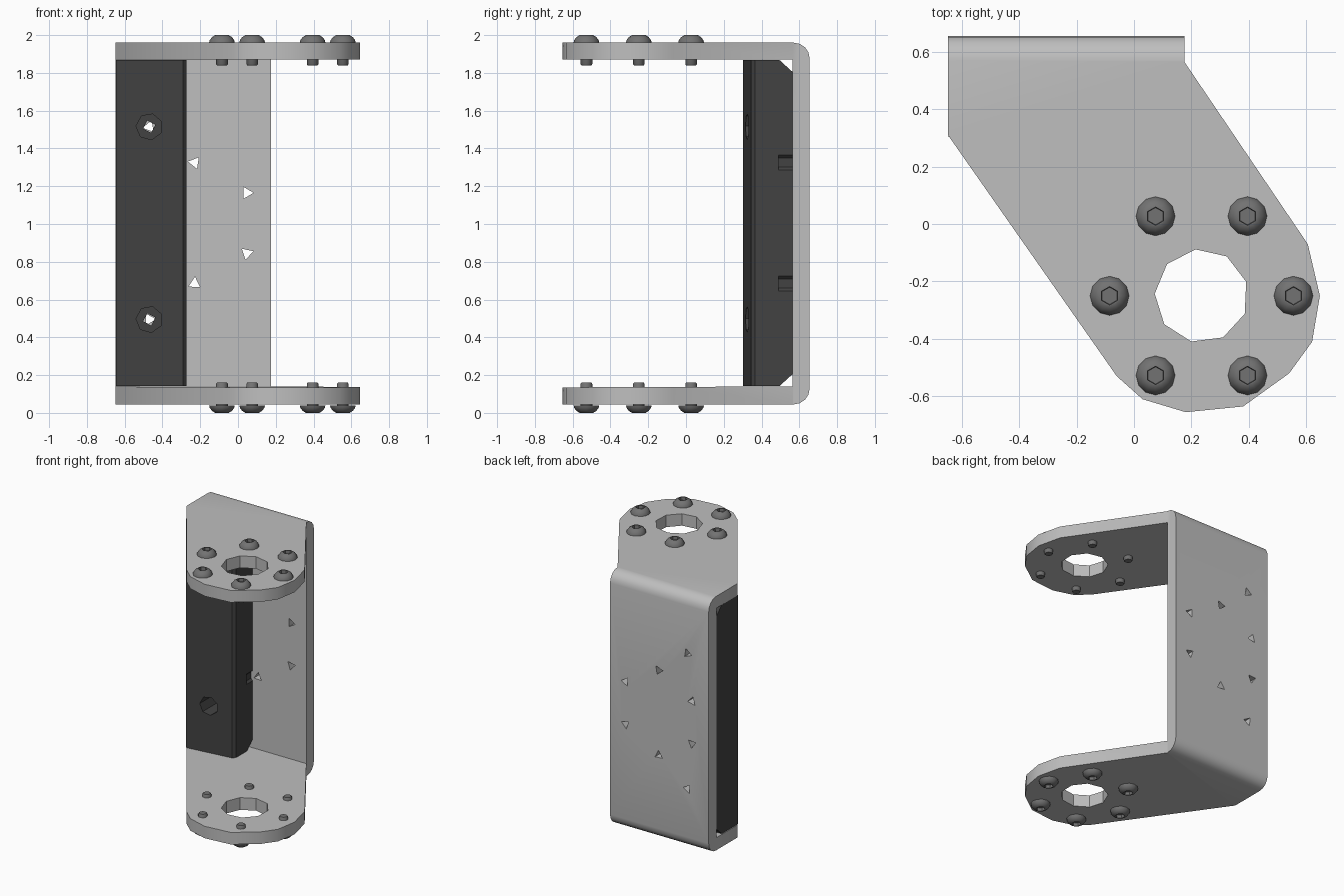
import bpy, bmesh, math

if "Cube" in bpy.data.objects:
    bpy.data.objects.remove(bpy.data.objects["Cube"])


def material(name, v):
    m = bpy.data.materials.new(name)
    m.diffuse_color = (v, v, v, 1)
    m.use_nodes = True
    m.node_tree.nodes["Principled BSDF"].inputs["Base Color"].default_value = m.diffuse_color
    return m


LIGHT = material("light grey metal", 0.52)
DARK = material("dark grey plastic", 0.055)
STEEL = material("screw grey", 0.17)


def finish(name, bm):
    bmesh.ops.recalc_face_normals(bm, faces=bm.faces)
    me = bpy.data.meshes.new(name)
    bm.to_mesh(me)
    bm.free()
    ob = bpy.data.objects.new(name, me)
    bpy.context.collection.objects.link(ob)
    return ob


def prism(name, pts, axis, lo, hi):
    """Extrude a 2D profile along one axis."""
    bm = bmesh.new()
    place = {"x": lambda u, v, w: (w, u, v),
             "y": lambda u, v, w: (u, w, v),
             "z": lambda u, v, w: (u, v, w)}[axis]
    a = [bm.verts.new(place(u, v, lo)) for u, v in pts]
    b = [bm.verts.new(place(u, v, hi)) for u, v in pts]
    bm.faces.new(a)
    bm.faces.new(b[::-1])
    for i in range(len(pts)):
        j = (i + 1) % len(pts)
        bm.faces.new((a[i], a[j], b[j], b[i]))
    return finish(name, bm)


def ngon(cx, cy, r, n, turn=0.0):
    return [(cx + r * math.cos(turn + math.tau * i / n),
             cy + r * math.sin(turn + math.tau * i / n)) for i in range(n)]


def boolean(ob, cutter, op="DIFFERENCE"):
    mod = ob.modifiers.new("cut", "BOOLEAN")
    mod.operation, mod.object, mod.solver = op, cutter, "EXACT"
    bpy.context.view_layer.objects.active = ob
    bpy.ops.object.modifier_apply(modifier=mod.name)
    bpy.data.objects.remove(cutter)


def dress(ob, mat, angle=35):
    ob.data.materials.clear()
    ob.data.materials.append(mat)
    bpy.ops.object.select_all(action="DESELECT")
    ob.select_set(True)
    bpy.context.view_layer.objects.active = ob
    bpy.ops.object.shade_smooth_by_angle(angle=math.radians(angle))


# U-shaped bracket: side profile with rounded outer bends, trimmed to the plan outline
R = 0.085
bend = [(0.655 - R + R * math.sin(t), 1.96 - R + R * math.cos(t))
        for t in (math.pi / 2 * i / 4 for i in range(5))]
upper = [(-0.7, 1.87), (-0.7, 1.96)] + bend
side = upper + [(y, 2 - z + 0.01) for y, z in reversed(upper)]
side = [(y, z if z > 1 else z + 0.0 - 0.01 + 0.01) for y, z in side]
side = [(y, z - 0.005 + (0.005 if z > 1 else 0.0)) for y, z in side]
side += [(0.565, 0.14), (0.565, 1.87)]
bracket = prism("bracket", side, "x", -0.8, 0.8)
outline = [(-0.648, 0.7), (0.175, 0.7), (0.175, 0.565), (0.605, -0.07), (0.647, -0.25),
           (0.62, -0.41), (0.54, -0.52), (0.38, -0.635), (0.18, -0.655), (0.03, -0.61),
           (-0.06, -0.53), (-0.648, 0.31)]
boolean(bracket, prism("trim", outline, "z", -0.5, 2.5), "INTERSECT")

# Large axle opening through both arms
CX, CY = 0.235, -0.25
boolean(bracket, prism("axle_cut", ngon(CX, CY, 0.163, 9, 1.7), "z", -0.5, 2.5))

# Small holes in the back plate: a ring of six plus two for the block
ring = [(x, z) for x, z in ngon(-0.23, 1.005, 0.32, 6, math.pi / 6)]
block_holes = [(-0.47, 1.515), (-0.47, 0.495)]
for i, (x, z) in enumerate(ring + block_holes):
    boolean(bracket, prism("pin_cut", ngon(x, z, 0.036, 3, 0.9 * i), "y", 0.5, 0.8))
dress(bracket, LIGHT)

# Dark spacer block, with slanted front and chamfered rear edges
plan = [(-0.646, 0.302), (-0.292, 0.345), (-0.272, 0.365), (-0.272, 0.564), (-0.646, 0.564)]
block = prism("spacer_block", plan, "z", 0.0, 2.0)
rear = [(0.2, 0.142), (0.495, 0.142), (0.564, 0.205), (0.564, 1.805), (0.495, 1.868), (0.2, 1.868)]
boolean(block, prism("trim", rear, "x", -0.8, 0.0), "INTERSECT")
for x, z in block_holes:
    boolean(block, prism("bore", ngon(x, z, 0.07, 7, 0.4), "y", 0.2, 0.48))
    boolean(block, prism("pin_cut", ngon(x, z, 0.034, 4, 0.3), "y", 0.4, 0.7))
# Clearance pockets where the plate holes meet the block
for x, z in ring:
    if x < -0.1:
        boolean(block, prism("pocket", ngon(x, z, 0.062, 8, math.pi / 8), "y", 0.49, 0.7))
dress(block, DARK, 25)


def screw(name, x, y, z, s):
    """Round-headed screw with hex socket; s is +1 for up, -1 for down."""
    n = 12
    rings = [(0.026, -0.12), (0.031, -0.114), (0.031, 0.0), (0.068, 0.0), (0.065, 0.013),
             (0.053, 0.029), (0.036, 0.04), (0.032, 0.04), (0.030, 0.016)]
    bm = bmesh.new()
    loops = []
    for k, (r, h) in enumerate(rings):
        loop = []
        for i in range(n):
            t = math.tau * i / n
            q = r * (math.cos(math.pi / 6) if k >= 7 and i % 2 == 0 else 1)
            loop.append(bm.verts.new((x + q * math.cos(t), y + q * math.sin(t), z + s * h)))
        loops.append(loop)
    for a, b in zip(loops, loops[1:]):
        for i in range(n):
            j = (i + 1) % n
            bm.faces.new((a[i], a[j], b[j], b[i]))
    bm.faces.new(loops[0])
    bm.faces.new(loops[-1])
    dress(finish(name, bm), STEEL, 40)


# Screws in a ring on both arms
for i, (x, y) in enumerate(ngon(CX, CY, 0.32, 6)):
    screw(f"upper_screw_{i + 1}", x, y, 1.96, 1)
    screw(f"lower_screw_{i + 1}", x, y, 0.04, -1)
